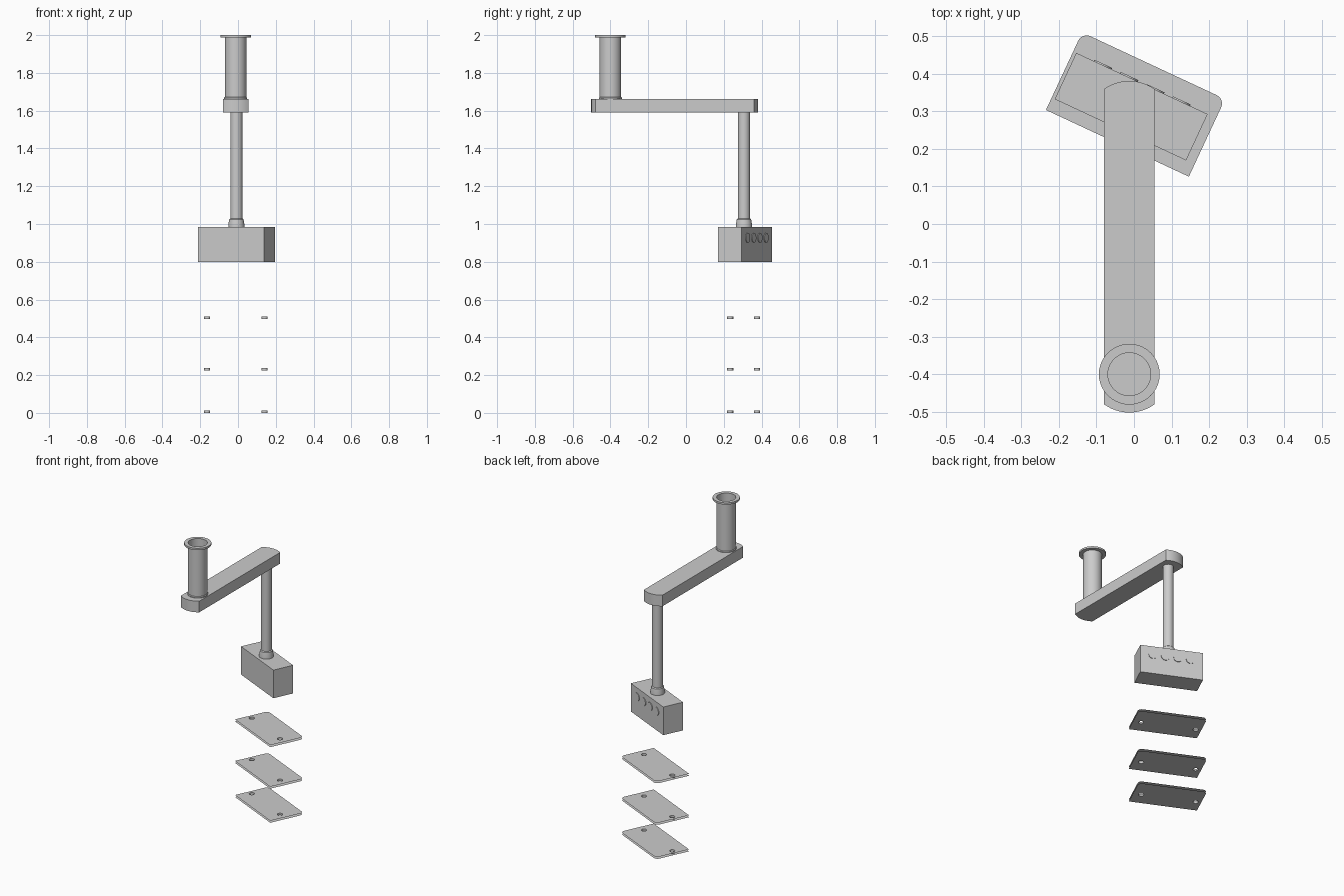
import bpy, bmesh, math
from mathutils import Matrix, Vector

if "Cube" in bpy.data.objects:
    bpy.data.objects.remove(bpy.data.objects["Cube"])

# Frame shared by the tilted head and plates
HEAD = Matrix.Translation((-0.0075, 0.3125, 0)) @ Matrix.Rotation(math.radians(-25), 4, 'Z')


def finish(name, bm, matrix=Matrix(), smooth=True):
    me = bpy.data.meshes.new(name)
    bm.to_mesh(me)
    bm.free()
    ob = bpy.data.objects.new(name, me)
    bpy.context.collection.objects.link(ob)
    ob.matrix_world = matrix
    if smooth:
        bpy.ops.object.select_all(action='DESELECT')
        ob.select_set(True)
        bpy.context.view_layer.objects.active = ob
        bpy.ops.object.shade_smooth_by_angle(angle=math.radians(35))
    return ob


def lathe(name, profile, matrix, steps=40):
    bm = bmesh.new()
    vs = [bm.verts.new((r, 0, z)) for r, z in profile]
    es = [bm.edges.new(p) for p in zip(vs, vs[1:])]
    bmesh.ops.spin(bm, geom=vs + es, axis=(0, 0, 1), cent=(0, 0, 0),
                   angle=math.tau, steps=steps)
    bmesh.ops.remove_doubles(bm, verts=bm.verts, dist=1e-5)
    bmesh.ops.recalc_face_normals(bm, faces=bm.faces)
    return finish(name, bm, matrix)


def arc(cx, cy, r, a0, a1, n):
    return [(cx + r * math.cos(math.radians(a0 + (a1 - a0) * i / n)),
             cy + r * math.sin(math.radians(a0 + (a1 - a0) * i / n))) for i in range(n + 1)]


def prism(name, outline, z0, z1):
    bm = bmesh.new()
    face = bm.faces.new([bm.verts.new((x, y, z0)) for x, y in outline])
    ext = bmesh.ops.extrude_face_region(bm, geom=[face])['geom']
    bmesh.ops.translate(bm, vec=(0, 0, z1 - z0),
                        verts=[v for v in ext if isinstance(v, bmesh.types.BMVert)])
    bmesh.ops.recalc_face_normals(bm, faces=bm.faces)
    return finish(name, bm)


# Ceiling tube, open at the top with a thin flange
lathe("ceiling_tube", [(0.061, 1.66), (0.061, 1.668), (0.057, 1.672), (0.057, 1.988),
                       (0.081, 1.988), (0.081, 2.0), (0.057, 2.0), (0.057, 1.988)],
      Matrix.Translation((-0.0125, -0.4, 0)))

# Horizontal arm with shallow curved ends
R, half = 0.1145, 0.067
a = math.degrees(math.asin(half / R))
outline = (arc(-0.0125, 0.381 - R, R, 90 - a, 90 + a, 12)
           + arc(-0.0125, -0.502 + R, R, 270 - a, 270 + a, 12))
prism("swing_arm", outline, 1.59, 1.663)

# Drop pole with tapered collar
lathe("drop_pole", [(0.043, 0.985), (0.043, 0.995), (0.038, 1.025), (0.032, 1.03), (0.032, 1.59)],
      Matrix.Translation((-0.0085, 0.307, 0)))

# Head box
bm = bmesh.new()
bmesh.ops.create_cube(bm, size=1, matrix=Matrix.Translation((0, 0, 0.8925))
                      @ Matrix.Diagonal((0.386, 0.136, 0.185, 1)))
finish("head_box", bm, HEAD, False)

# Round sockets on the back of the head
for i in range(4):
    m = HEAD @ Matrix.Translation(((i - 1.5) * 0.077, 0.068, 0.927)) @ Matrix.Rotation(-math.pi / 2, 4, 'X')
    lathe("socket", [(0.026, 0), (0.026, 0.004), (0, 0.004)], m, 24)


# Plates: two open sheets each, joined only by the walls of two holes
def plate(name, z0, z1):
    bm = bmesh.new()
    x0, x1, y0, y1, r = -0.202, 0.218, -0.104, 0.124, 0.025
    outer = ([(x0, y0), (x1, y0)] + arc(x1 - r, y1 - r, r, 0, 90, 8)
             + arc(x0 + r, y1 - r, r, 90, 180, 8))
    holes = [arc(s * 0.168, -0.008, 0.016, 0, 360, 24)[:-1] for s in (-1, 1)]
    rims = []
    for z in (z0, z1):
        edges = []
        for loop in [outer] + holes:
            vs = [bm.verts.new((x, y, z)) for x, y in loop]
            edges += [bm.edges.new((v, vs[(i + 1) % len(vs)])) for i, v in enumerate(vs)]
            if loop is not outer:
                rims.append(vs)
        up = 1 if z == z1 else -1
        res = bmesh.ops.triangle_fill(bm, edges=edges, use_beauty=True, normal=(0, 0, up))
        faces = [f for f in res['geom'] if isinstance(f, bmesh.types.BMFace)]
        bmesh.ops.reverse_faces(bm, faces=[f for f in faces if f.normal.z * up < 0])
    for low, high in zip(rims[:2], rims[2:]):
        n = len(low)
        for i in range(n):
            j = (i + 1) % n
            bm.faces.new((low[j], low[i], high[i], high[j]))
    finish(name, bm, HEAD)


for name, z in (("lower_plate", 0.0), ("middle_plate", 0.224), ("upper_plate", 0.497)):
    plate(name, z, z + 0.013)
